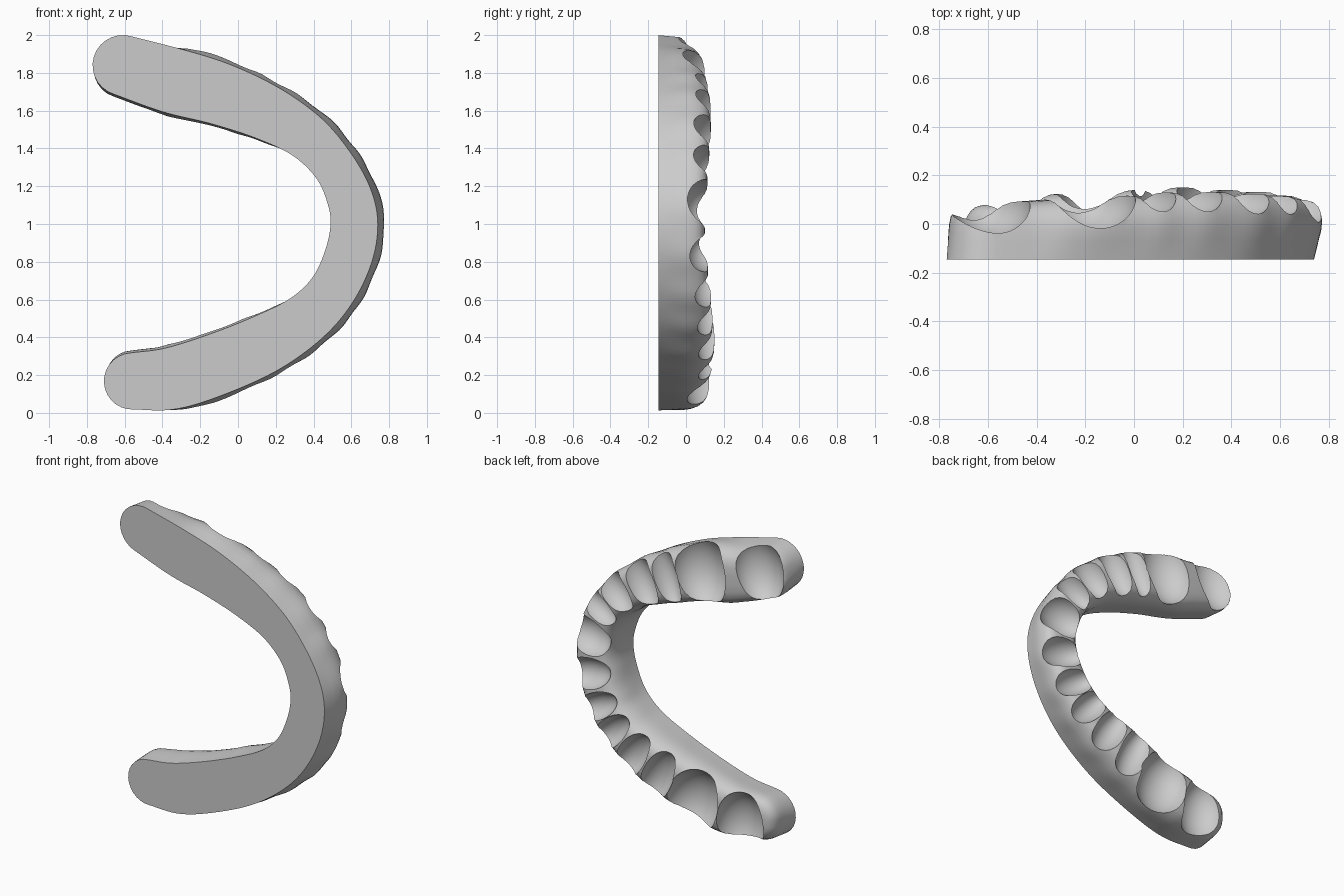
import bpy, bmesh, math
from mathutils import Vector, Matrix

cube = bpy.data.objects.get("Cube")
if cube:
    bpy.data.objects.remove(cube)

# Pale grey material
grey = bpy.data.materials.new("pale_grey")
grey.use_nodes = True
COLOUR = (0.6, 0.6, 0.6, 1)
grey.diffuse_color = COLOUR
grey.node_tree.nodes["Principled BSDF"].inputs["Base Color"].default_value = COLOUR

# Arch centreline: x, z, half width, crest depth
PATH = [Vector(p) for p in [
    (-.61, 1.84, .16, .08), (-.35, 1.76, .173, .10), (-.10, 1.69, .165, .11),
    (.15, 1.59, .147, .13), (.36, 1.465, .125, .13), (.505, 1.31, .113, .12),
    (.587, 1.15, .12, .11), (.615, 1.0, .125, .10), (.585, .83, .127, .11),
    (.50, .65, .125, .13), (.36, .50, .135, .14), (.15, .37, .155, .15),
    (-.10, .262, .163, .13), (-.35, .183, .164, .12), (-.56, .168, .15, .08)]]
STEPS = 8
BASE = -.145


def smooth_path(points):
    """Catmull-Rom interpolation through the points."""
    pts = [2 * points[0] - points[1]] + points + [2 * points[-1] - points[-2]]
    out = []
    for a, b, c, d in zip(pts, pts[1:], pts[2:], pts[3:]):
        for i in range(STEPS):
            t = i / STEPS
            out.append(.5 * (2 * b + (c - a) * t + (2 * a - 5 * b + 4 * c - d) * t ** 2
                             + (3 * b - a - 3 * c + d) * t ** 3))
    return out + [points[-1]]


path = smooth_path(PATH)
last = len(path) - 1


def tangent(i):
    d = path[min(i + 1, last)] - path[max(i - 1, 0)]
    return Vector((d.x, 0, d.y)).normalized()


def outward(t):
    return Vector((-t.z, 0, t.x))


def clamp(v):
    return min(1, max(0, v))


def lean(x):
    """Crest leans outward round the front of the arch and inward at its ends."""
    return .032 * clamp((x - .1) / .4) - .025 * clamp((-.2 - x) / .25)


# Sockets: x, z, half length along the arch
SOCKETS = [(-.605, 1.82, .155), (-.19, 1.715, .175), (.055, 1.635, .083), (.225, 1.55, .098),
           (.41, 1.43, .10), (.53, 1.29, .085), (.60, 1.09, .125), (.60, .87, .10),
           (.53, .69, .085), (.43, .56, .085), (.28, .45, .095), (.10, .35, .10),
           (-.15, .25, .175), (-.47, .18, .155)]


def gum_bulge(x, z):
    """Small swelling of the wall beside each socket."""
    return sum(.009 * math.exp(-((x - sx) ** 2 + (z - sz) ** 2) / (.5 * r * r))
               for sx, sz, r in SOCKETS)


# Wall profile: height fraction, outer spread, inner spread, bulge share
LAYERS = [(0, 1, 1, 0), (.12, 1.02, 1.01, .2), (.3, 1.05, 1.03, .6), (.48, 1.08, 1.05, 1),
          (.64, 1.07, 1.04, 1), (.78, 1.0, .98, .8), (.88, .90, .88, .5),
          (.95, .75, .74, 0), (.99, .5, .5, 0), (1, .2, .2, 0)]
CAP = 14


def outline(h, f_out, f_in, share):
    """Closed loop round the arch at one height, with round ends."""
    f_end = min(f_in, 1) * (1 - .2 * h)

    def place(i, angle):
        p, t = path[i], tangent(i)
        n = outward(t)
        outer = math.cos(angle) > 0
        side = f_out if outer else f_in
        at_end = min(1, min(i, last - i) / 9)
        side = f_end + (side - f_end) * max(at_end, abs(math.cos(angle)) * .6)
        reach = p.z * side + share * (1 if outer else .4) * at_end * gum_bulge(p.x, p.y)
        centre = Vector((p.x, BASE + h * (p.w - BASE), p.y)) + n * lean(p.x) * h
        return centre + reach * (n * math.cos(angle) + t * math.sin(angle))

    loop = [place(i, 0) for i in range(last + 1)]
    loop += [place(last, math.pi * k / CAP) for k in range(1, CAP)]
    loop += [place(i, math.pi) for i in range(last, -1, -1)]
    loop += [place(0, math.pi + math.pi * k / CAP) for k in range(1, CAP)]
    return loop


def close_loop(bm, loop):
    """Fill a loop with strips across the arch and one face at each end."""
    inner = loop[last + CAP:2 * last + CAP + 1][::-1]
    for i in range(last):
        bm.faces.new((loop[i], loop[i + 1], inner[i + 1], inner[i]))
    bm.faces.new(loop[last:last + CAP + 1])
    bm.faces.new(loop[2 * last + CAP:] + [loop[0]])


# Arch body
bm = bmesh.new()
loops = [[bm.verts.new(v) for v in outline(*layer)] for layer in LAYERS]
for low, high in zip(loops, loops[1:]):
    for i in range(len(low)):
        j = (i + 1) % len(low)
        bm.faces.new((low[i], low[j], high[j], high[i]))
close_loop(bm, loops[0])
close_loop(bm, loops[-1])
bmesh.ops.recalc_face_normals(bm, faces=bm.faces)
mesh = bpy.data.meshes.new("dental_arch")
bm.to_mesh(mesh)
bm.free()
mesh.materials.append(grey)
arch = bpy.data.objects.new("dental_arch", mesh)
bpy.context.collection.objects.link(arch)
bpy.context.view_layer.objects.active = arch

# Scooped tooth sockets, lower towards the outer wall
for x, z, r in SOCKETS:
    i = min(range(last + 1), key=lambda k: (path[k].x - x) ** 2 + (path[k].y - z) ** 2)
    p, t = path[i], tangent(i)
    n = outward(t)
    depth = .037 + .74 * r
    centre = Vector((x, p.w + .01, z)) + n * (p.z * .29 + max(0, lean(x)))
    axes = Matrix((t * r * 1.03, Vector((0, depth, 0)), n * p.z * 1.42)).transposed().to_4x4()
    bm = bmesh.new()
    bmesh.ops.create_uvsphere(bm, u_segments=40, v_segments=24, radius=1,
                              matrix=Matrix.Translation(centre) @ axes)
    bmesh.ops.recalc_face_normals(bm, faces=bm.faces)
    cut_mesh = bpy.data.meshes.new("socket_cutter")
    bm.to_mesh(cut_mesh)
    bm.free()
    cut_mesh.materials.append(grey)
    cutter = bpy.data.objects.new("socket_cutter", cut_mesh)
    cutter.hide_render = True
    bpy.context.collection.objects.link(cutter)
    cut = arch.modifiers.new("socket", 'BOOLEAN')
    cut.operation, cut.solver, cut.object = 'DIFFERENCE', 'EXACT', cutter
    bpy.ops.object.modifier_apply(modifier=cut.name)
    bpy.data.objects.remove(cutter)

# Smooth walls with crisp socket rims
bpy.ops.object.select_all(action='DESELECT')
arch.select_set(True)
bpy.ops.object.shade_smooth_by_angle(angle=math.radians(32))
